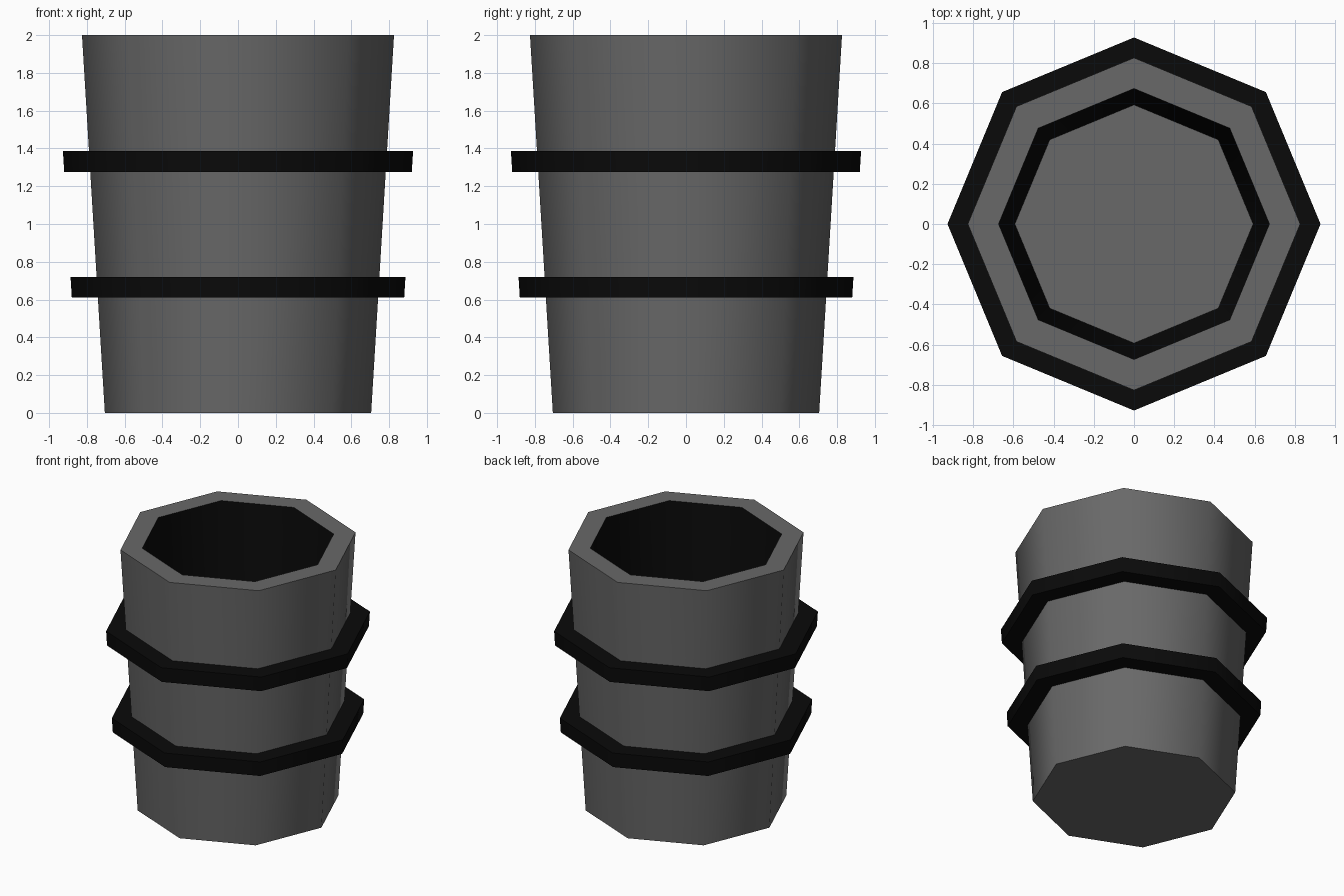
import bpy, bmesh, math

if "Cube" in bpy.data.objects:
    bpy.data.objects.remove(bpy.data.objects["Cube"])

SIDES = 8


def material(name, value):
    m = bpy.data.materials.new(name)
    m.diffuse_color = (value, value, value, 1)
    m.use_nodes = True
    m.node_tree.nodes["Principled BSDF"].inputs["Base Color"].default_value = m.diffuse_color
    return m


grey = material("grey", 0.14)
black = material("black", 0.003)


def wall(z):
    # outer radius of the tapered wall at height z
    return 0.705 + 0.0605 * z


def lathe(name, profile, slots, mats, caps=False):
    # turn a (radius, z) profile into an eight-sided shell
    bm = bmesh.new()
    rings = []
    for r, z in profile:
        rings.append([bm.verts.new((r * math.cos(a), r * math.sin(a), z))
                      for a in (2 * math.pi * i / SIDES for i in range(SIDES))])
    for k in range(len(rings) - 1):
        lo, hi = rings[k], rings[k + 1]
        for i in range(SIDES):
            j = (i + 1) % SIDES
            f = bm.faces.new((lo[i], lo[j], hi[j], hi[i]))
            f.material_index = slots[k]
    if caps:
        bm.faces.new(rings[0][::-1])
        bm.faces.new(rings[-1])
    mesh = bpy.data.meshes.new(name)
    bm.to_mesh(mesh)
    bm.free()
    for m in mats:
        mesh.materials.append(m)
    ob = bpy.data.objects.new(name, mesh)
    bpy.context.collection.objects.link(ob)
    bpy.ops.object.select_all(action='DESELECT')
    ob.select_set(True)
    bpy.context.view_layer.objects.active = ob
    bpy.ops.object.shade_smooth_by_angle(angle=math.radians(60))
    return ob


# Tapered tub: grey outer wall, rim and floor, black inner wall
lathe("tub", [(wall(0), 0), (wall(2), 2), (0.673, 2), (0.592, 0.35)],
      [0, 0, 1], [grey, black], caps=True)

# Two hoops standing out from the wall
for name, z0, z1 in (("lower_hoop", 0.61, 0.72), ("upper_hoop", 1.276, 1.387)):
    lathe(name, [(wall(z0) - 0.01, z0), (wall(z0) + 0.138, z0),
                 (wall(z1) + 0.138, z1), (wall(z1) - 0.01, z1)],
          [0, 0, 0], [black])
